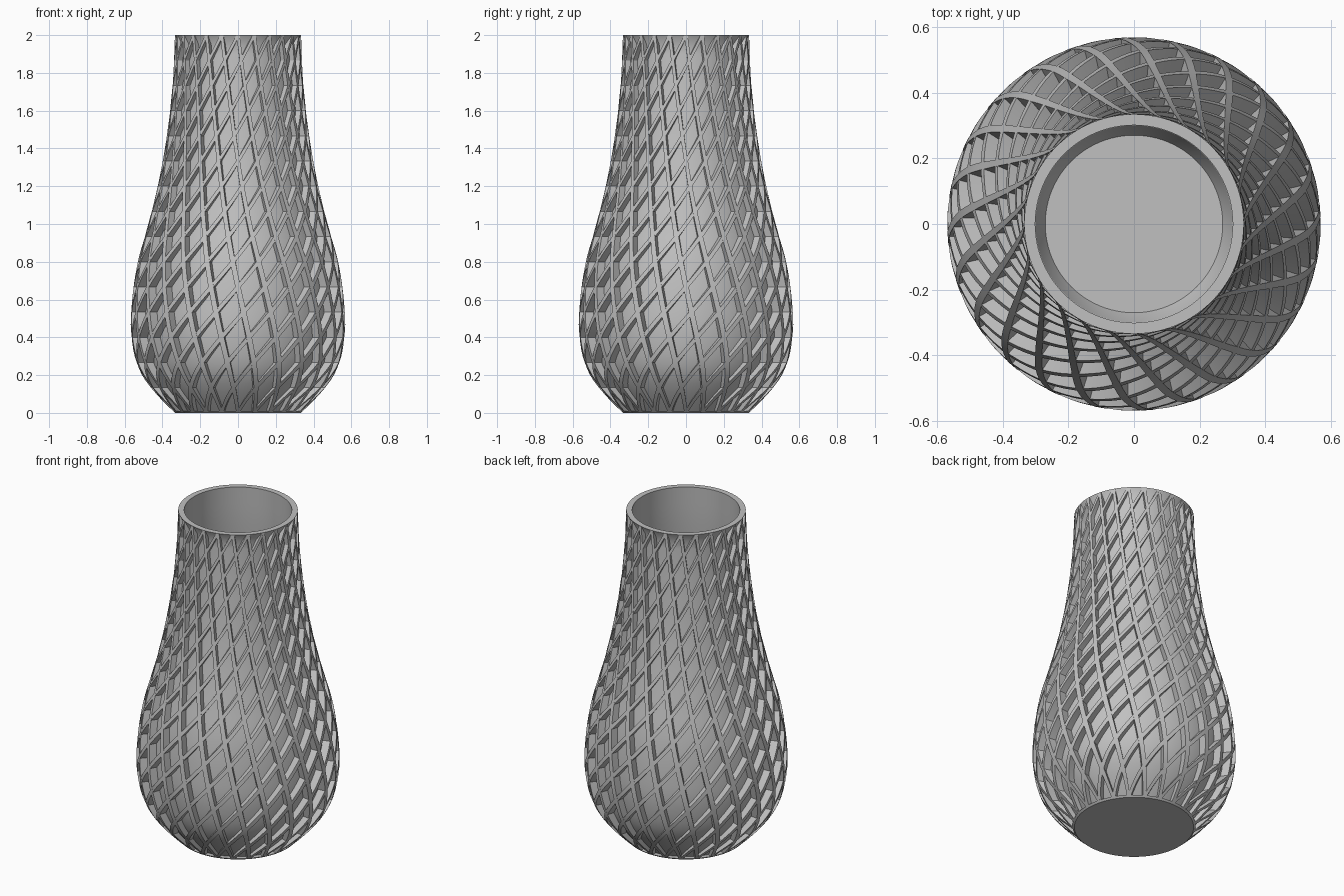
import bpy, bmesh, math

if "Cube" in bpy.data.objects:
    bpy.data.objects.remove(bpy.data.objects["Cube"], do_unlink=True)

HEIGHT = 2.0
RIBS = 24
STEPS = 60
SEGMENTS = 96
HALF_WIDTH = math.radians(1.5)
RELIEF = 0.92      # wall radius as a share of the rib radius
INNER = 0.9        # inside radius as a share of the rib radius
RADII = [0.333, 0.508, 0.564, 0.56, 0.53, 0.475, 0.425, 0.387, 0.36, 0.342, 0.334]

grey = bpy.data.materials.new("plain grey")
grey.use_nodes = True
grey.diffuse_color = (0.53, 0.53, 0.53, 1)
grey.node_tree.nodes["Principled BSDF"].inputs["Base Color"].default_value = grey.diffuse_color


def radius(z):
    """Smooth outline through evenly spaced radii, rounded at the foot."""
    pts = [0.08] + RADII + [2 * RADII[-1] - RADII[-2]]
    t = max(0, min(z / HEIGHT, 1)) * (len(RADII) - 1)
    i = min(int(t), len(RADII) - 2)
    t -= i
    a, b, c, d = pts[i:i + 4]
    return b + t / 2 * (c - a + t * (2 * a - 5 * b + 4 * c - d + t * (3 * (b - c) + d - a)))


def finish(bm, name):
    bmesh.ops.recalc_face_normals(bm, faces=bm.faces)
    mesh = bpy.data.meshes.new(name)
    bm.to_mesh(mesh)
    bm.free()
    mesh.materials.append(grey)
    obj = bpy.data.objects.new(name, mesh)
    bpy.context.collection.objects.link(obj)
    bpy.ops.object.select_all(action='DESELECT')
    obj.select_set(True)
    bpy.context.view_layer.objects.active = obj
    bpy.ops.object.shade_smooth_by_angle(angle=math.radians(30))


def revolve(name, profile):
    bm = bmesh.new()
    verts = [bm.verts.new((r, 0, z)) for r, z in profile]
    edges = [bm.edges.new(pair) for pair in zip(verts, verts[1:])]
    bmesh.ops.spin(bm, geom=verts + edges, cent=(0, 0, 0), axis=(0, 0, 1),
                   angle=2 * math.pi, steps=SEGMENTS, use_duplicate=False)
    bmesh.ops.remove_doubles(bm, verts=bm.verts, dist=0.0001)
    finish(bm, name)


def spiral_ribs(name, twist):
    """A ring of raised ribs that follow the outline while turning by twist."""
    bm = bmesh.new()
    for k in range(RIBS):
        start = 2 * math.pi * k / RIBS
        last = None
        for s in range(STEPS + 1):
            z = HEIGHT * s / STEPS
            mid = start + math.radians(twist) * s / STEPS
            outer = radius(z)
            inner = outer * (RELIEF - 0.01)
            ring = [bm.verts.new((r * math.cos(mid + w), r * math.sin(mid + w), z))
                    for r, w in ((inner, -HALF_WIDTH), (outer, -HALF_WIDTH),
                                 (outer, HALF_WIDTH), (inner, HALF_WIDTH))]
            if last:
                for i in range(4):
                    j = (i + 1) % 4
                    bm.faces.new((last[i], last[j], ring[j], ring[i]))
            else:
                bm.faces.new(ring)
            last = ring
        bm.faces.new(last)
    finish(bm, name)


# Closed vase body: foot, recessed wall flaring into the rim, inside and floor
FLARE = 0.05
BASE = 0.01
levels = [BASE + (HEIGHT - FLARE - BASE) * i / 40 for i in range(41)]
outside = [(0, 0), (radius(0), 0), (radius(BASE), BASE)]
outside += [(radius(z) * RELIEF, z) for z in levels]
rim = [(radius(HEIGHT), HEIGHT), (radius(HEIGHT) * INNER, HEIGHT)]
inside = [(radius(z) * INNER, z) for z in reversed(levels) if z > 0.25]
floor = [(0.30, 0.12), (0.285, 0.08), (0.27, 0.05), (0, 0.05)]
revolve("vase_body", outside + rim + inside + floor)

# Two crossing families of ribs, one steep and one strongly twisted
spiral_ribs("steep_ribs", -45)
spiral_ribs("twisted_ribs", 180)
